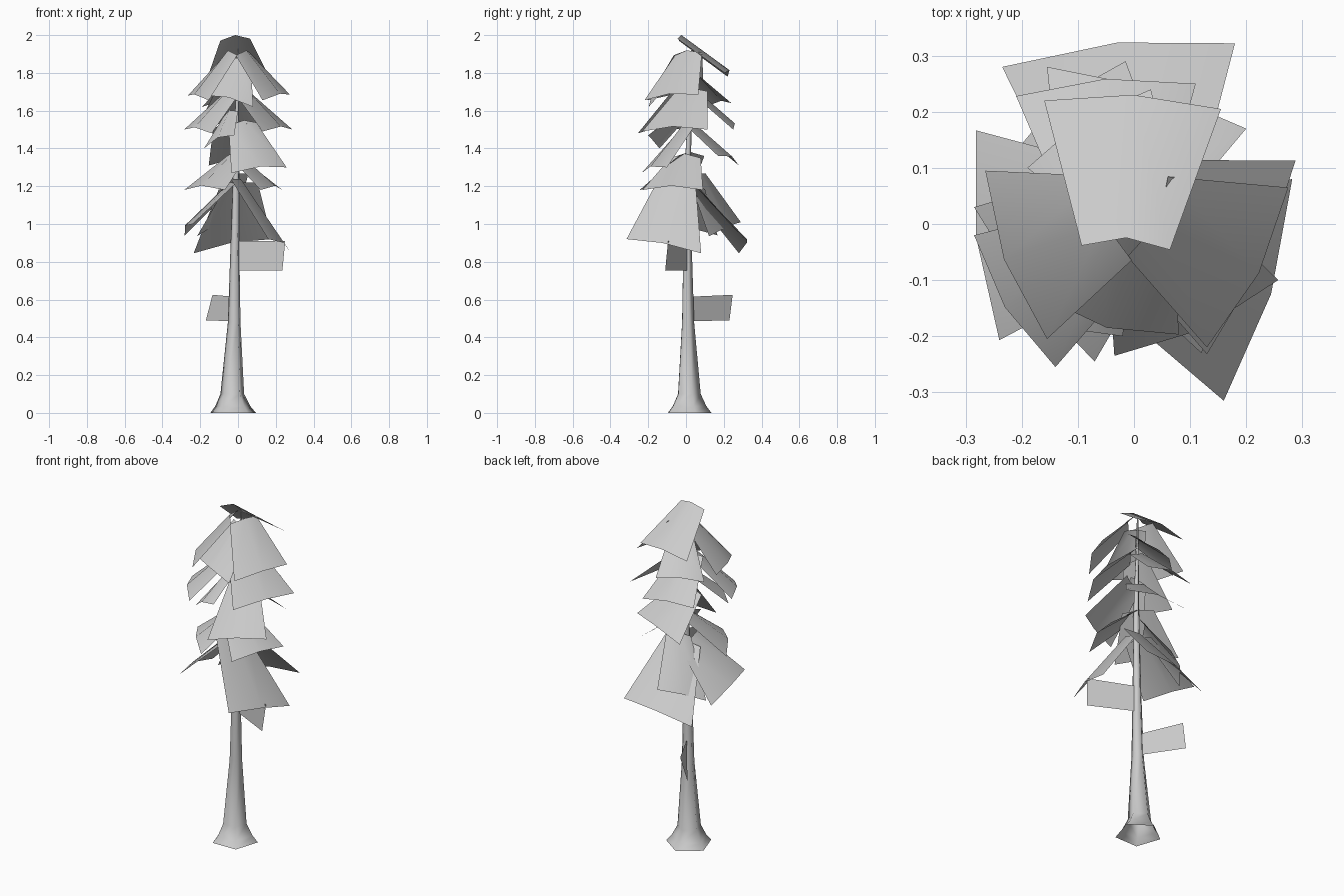
import bpy
from math import radians, sin, cos, pi
from mathutils import Vector


def make(name, verts, faces, smooth=True):
    me = bpy.data.meshes.new(name)
    me.from_pydata([tuple(v) for v in verts], [], faces)
    me.update()
    ob = bpy.data.objects.new(name, me)
    bpy.context.collection.objects.link(ob)
    for p in me.polygons:
        p.use_smooth = smooth
    return ob


# Trunk: five-sided tapering tube with a flared foot (z, radius, centre x, centre y)
rings = [(0, .127, -.025, .008), (.035, .098, -.027, .01), (.1, .066, -.03, .012),
         (.48, .035, -.02, .008), (.9, .024, -.016, .006), (1.35, .017, -.008, .01),
         (1.93, .004, .0, .03)]
SIDES = 5
verts, faces = [], []
for z, r, cx, cy in rings:
    for k in range(SIDES):
        a = radians(19) + 2 * pi * k / SIDES
        verts.append((cx + r * cos(a), cy + r * sin(a), z))
for i in range(len(rings) - 1):
    for k in range(SIDES):
        n = (k + 1) % SIDES
        faces.append((i * SIDES + k, i * SIDES + n, (i + 1) * SIDES + n, (i + 1) * SIDES + k))
make("trunk", verts, faces)


# Foliage card: tapered sheet with a raised centre ridge, given by its two outer corners
def card(name, x1, y1, za, x2, y2, zb, run, z_in):
    p, q = Vector((x1, y1, za)), Vector((x2, y2, zb))
    mid, half = (p + q) / 2, (q - p) / 2
    out = Vector((half.y, -half.x, 0)).normalized()
    if out.dot(mid) < 0:
        out.negate()
    rise = z_in - mid.z
    ridge = (out * rise + Vector((0, 0, run))).normalized() * .03
    inner = mid - out * run + Vector((0, 0, rise))
    pts = [inner - half * .5, inner + ridge, inner + half * .5, p, mid + ridge, q]
    make(name, pts, [(0, 3, 4, 1), (1, 4, 5, 2)])


# two outer corners (x, y, z each), horizontal run, inner height
tiers = {
    "crown_foliage": [(.155, .205, 1.8, -.16, .22, 1.78, .255, 1.976),
                      (-.265, .095, 1.68, -.155, -.205, 1.655, .19, 1.9),
                      (.275, .065, 1.685, .13, -.22, 1.655, .2, 1.9),
                      (-.165, -.13, 1.68, .08, -.197, 1.62, .19, 1.86),
                      (.03, .24, 1.64, -.19, .1, 1.62, .19, 1.8)],
    "upper_foliage": [(.11, .25, 1.5, -.21, .228, 1.52, .23, 1.71),
                      (-.285, -.02, 1.5, -.14, -.255, 1.48, .22, 1.7),
                      (.288, .113, 1.5, .13, -.232, 1.49, .21, 1.7),
                      (-.18, -.14, 1.4, -.02, -.2, 1.47, .17, 1.58)],
    "middle_foliage": [(-.155, .28, 1.31, .2, .17, 1.36, .22, 1.52),
                       (-.035, -.235, 1.27, .257, -.1, 1.3, .21, 1.53),
                       (-.285, .03, 1.18, -.07, -.245, 1.18, .22, 1.36),
                       (.235, .09, 1.18, .12, -.23, 1.18, .2, 1.35)],
    "lower_foliage": [(.18, .322, .92, -.235, .28, .845, .28, 1.2),
                      (-.282, .167, .94, -.24, -.207, 1.0, .24, 1.2),
                      (.282, .08, .845, .16, -.315, .92, .24, 1.22),
                      (-.015, .29, 1.01, -.217, .122, .935, .19, 1.25)],
}
for name, rows in tiers.items():
    for row in rows:
        card(name, *row)

# Bare branches: flat upright sheets on the lower trunk
make("right_branch", [(-.015, .015, .91), (.25, -.095, .91), (.235, -.11, .755), (-.015, .015, .755)],
     [(0, 1, 2, 3)], False)
make("back_branch", [(-.02, .02, .615), (-.135, .247, .625), (-.17, .23, .49), (-.02, .02, .485)],
     [(0, 1, 2, 3)], False)
